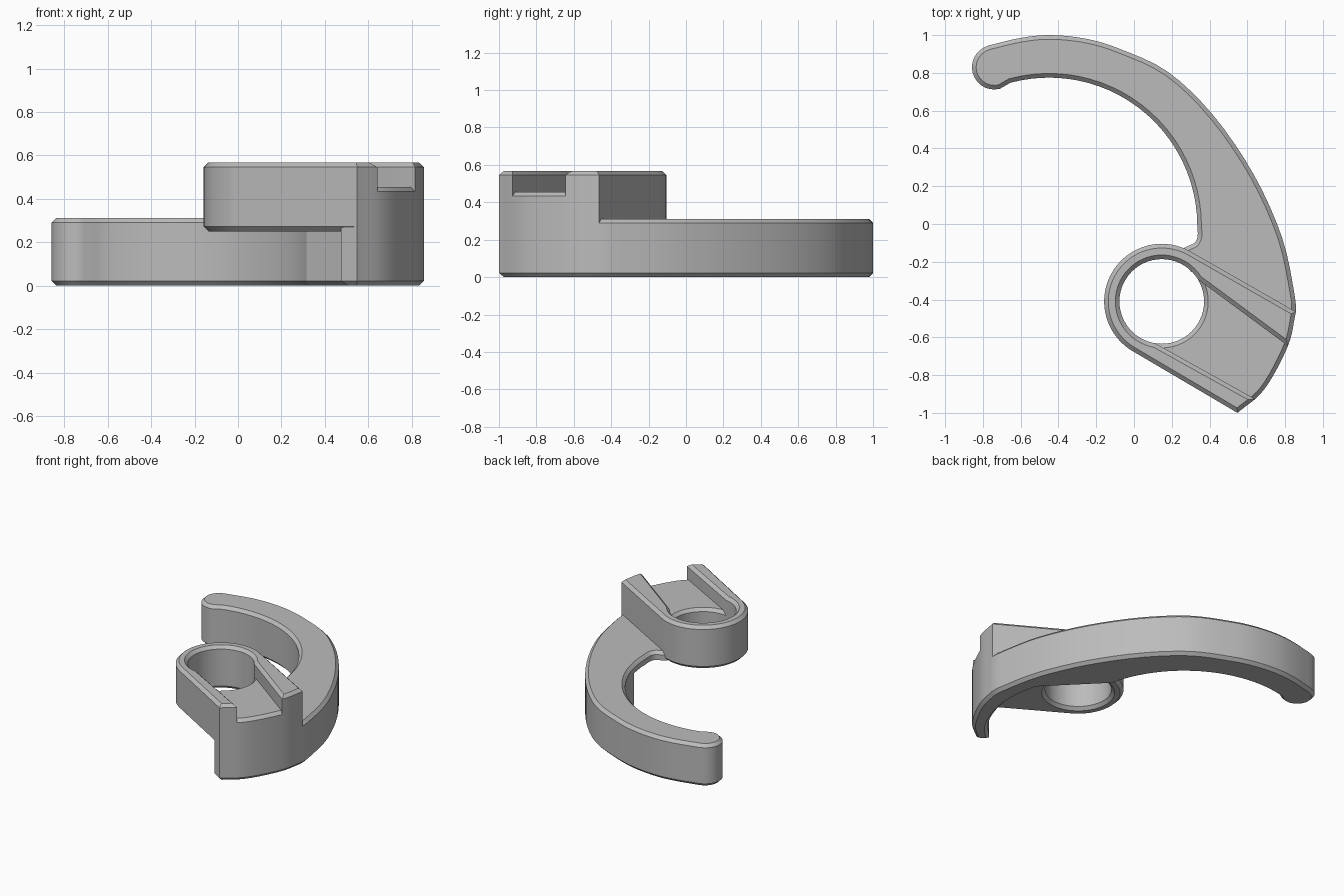
import bpy, bmesh, math
from mathutils import Vector

cube = bpy.data.objects.get("Cube")
if cube:
    bpy.data.objects.remove(cube, do_unlink=True)

grey = bpy.data.materials.new("plain grey")
grey.use_nodes = True
COLOR = (0.5, 0.5, 0.5, 1)
grey.diffuse_color = COLOR
grey.node_tree.nodes["Principled BSDF"].inputs["Base Color"].default_value = COLOR


def spline(points, steps=6):
    """Smooth curve through a few points."""
    p = [Vector(q) for q in points]
    p = [2 * p[0] - p[1]] + p + [2 * p[-1] - p[-2]]
    out = []
    for a, b, c, d in zip(p, p[1:], p[2:], p[3:]):
        for i in range(steps):
            t = i / steps
            out.append(b + (c - a) * t / 2 + (2 * a - 5 * b + 4 * c - d) * t * t / 2
                       + (3 * b - a - 3 * c + d) * t ** 3 / 2)
    return out + [p[-2]]


def arc(center, radius, start, end, steps=24):
    angles = [math.radians(start + (end - start) * i / steps) for i in range(steps + 1)]
    return [Vector(center) + radius * Vector((math.cos(a), math.sin(a))) for a in angles]


def inset(points, amount):
    """Move every side of a counter-clockwise outline inwards."""
    out = []
    for i, p in enumerate(points):
        e1 = (p - points[i - 1]).normalized()
        e2 = (points[(i + 1) % len(points)] - p).normalized()
        n1, n2 = Vector((-e1.y, e1.x)), Vector((-e2.y, e2.x))
        out.append(p + (n1 + n2) * amount / max(1 + n1.dot(n2), 0.4))
    return out


def solid(name, outline, layers):
    """Stack an outline through (height, inset) layers, which gives chamfers."""
    pts = []
    for p in map(Vector, outline):
        if not pts or (p - pts[-1]).length > 0.004:
            pts.append(p)
    if (pts[0] - pts[-1]).length < 0.004:
        pts.pop()
    if sum(a.x * b.y - b.x * a.y for a, b in zip(pts, pts[1:] + pts[:1])) < 0:
        pts.reverse()
    bm = bmesh.new()
    rings = [[bm.verts.new((q.x, q.y, z)) for q in inset(pts, d)] for z, d in layers]
    for low, high in zip(rings, rings[1:]):
        for i in range(len(pts)):
            j = (i + 1) % len(pts)
            bm.faces.new((low[i], low[j], high[j], high[i]))
    bm.faces.new(rings[0][::-1])
    bm.faces.new(rings[-1])
    bmesh.ops.recalc_face_normals(bm, faces=bm.faces[:])
    mesh = bpy.data.meshes.new(name)
    bm.to_mesh(mesh)
    bm.free()
    mesh.materials.append(grey)
    obj = bpy.data.objects.new(name, mesh)
    bpy.context.collection.objects.link(obj)
    return obj


def activate(obj):
    bpy.ops.object.select_all(action='DESELECT')
    obj.select_set(True)
    bpy.context.view_layer.objects.active = obj


def cut(obj, cutter):
    mod = obj.modifiers.new("cut", 'BOOLEAN')
    mod.operation, mod.solver, mod.object = 'DIFFERENCE', 'EXACT', cutter
    activate(obj)
    bpy.ops.object.modifier_apply(modifier=mod.name)
    bpy.data.objects.remove(cutter, do_unlink=True)


# Shared outlines
EYE = (0.147, -0.41)
C = 0.022
FLOOR, TOP = 0.455, 0.568
outer = spline([(-0.77, 0.945), (-0.6, 0.985), (-0.44, 1.0), (-0.25, 0.98), (-0.07, 0.925),
                (0.18, 0.805), (0.42, 0.575), (0.635, 0.26), (0.785, -0.075), (0.85, -0.375),
                (0.857, -0.465)], 4)
tail = spline([(0.857, -0.465), (0.815, -0.645), (0.69, -0.875), (0.548, -1.0)])
pocket = spline([(0.475, -0.953), (0.61, -0.8), (0.69, -0.6), (0.71, -0.4), (0.68, -0.21)])
neck = spline([(0.25, -0.135), (0.285, -0.117), (0.32, -0.1), (0.337, -0.065), (0.335, -0.01)], 3)
BEND = (-0.45, -0.01)
tip = arc((-0.74, 0.83), 0.118, 285, 105, 14)

# Curved arm with its hooked foot
solid("curved_arm", outer + tail + pocket + arc(BEND, 0.785, 12.5, 105) + tip,
      [(0, C), (C, 0), (0.285, 0)])

# Upper skin of the arm, carried on to the boss with a small fillet
solid("arm_top", outer + [(0.8, -0.52), (0.3, -0.25)] + neck + arc(BEND, 0.785, 0, 105) + tip,
      [(0.25, 0), (0.29, 0), (0.312, C)])

# Wall joining the foot to the boss
solid("foot_wall", tail + pocket[:-6], [(0.025, 0), (0.4, 0)])

# Boss body with a round eye, chamfered up to the slot floor
boss_outline = arc(EYE, 0.305, 60.6, 240.6, 40) + tail[::-1]
eye = arc(EYE, 0.224, 0, 360, 56)
body = solid("boss_body", boss_outline,
             [(0.25, C), (0.25 + C, 0), (FLOOR - C, 0), (FLOOR, C)])
cut(body, solid("eye_cutter", eye, [(0.22, -0.03 - C), (0.25 + C, 0), (FLOOR - C, 0),
                                    (FLOOR + 0.03, -0.03 - C)]))

# Raised rim round the eye, opened by a tapered slot
rim = solid("boss_rim", boss_outline, [(FLOOR - C, 0), (TOP - C, 0), (TOP, C)])
flare = [(TOP - C, 0), (TOP + 0.03, -0.03 - C)]
cut(rim, solid("slot_cutter", [(0.3, -0.265), (0.1, -0.625), (0.9, -1.07), (0.9, -0.708)],
               [(0.4, 0)] + flare))
cut(rim, solid("eye_cutter", eye, [(0.4, 0)] + flare))

for name in ("curved_arm", "arm_top", "foot_wall", "boss_body", "boss_rim"):
    activate(bpy.data.objects[name])
    bpy.ops.object.shade_smooth_by_angle(angle=math.radians(28))
